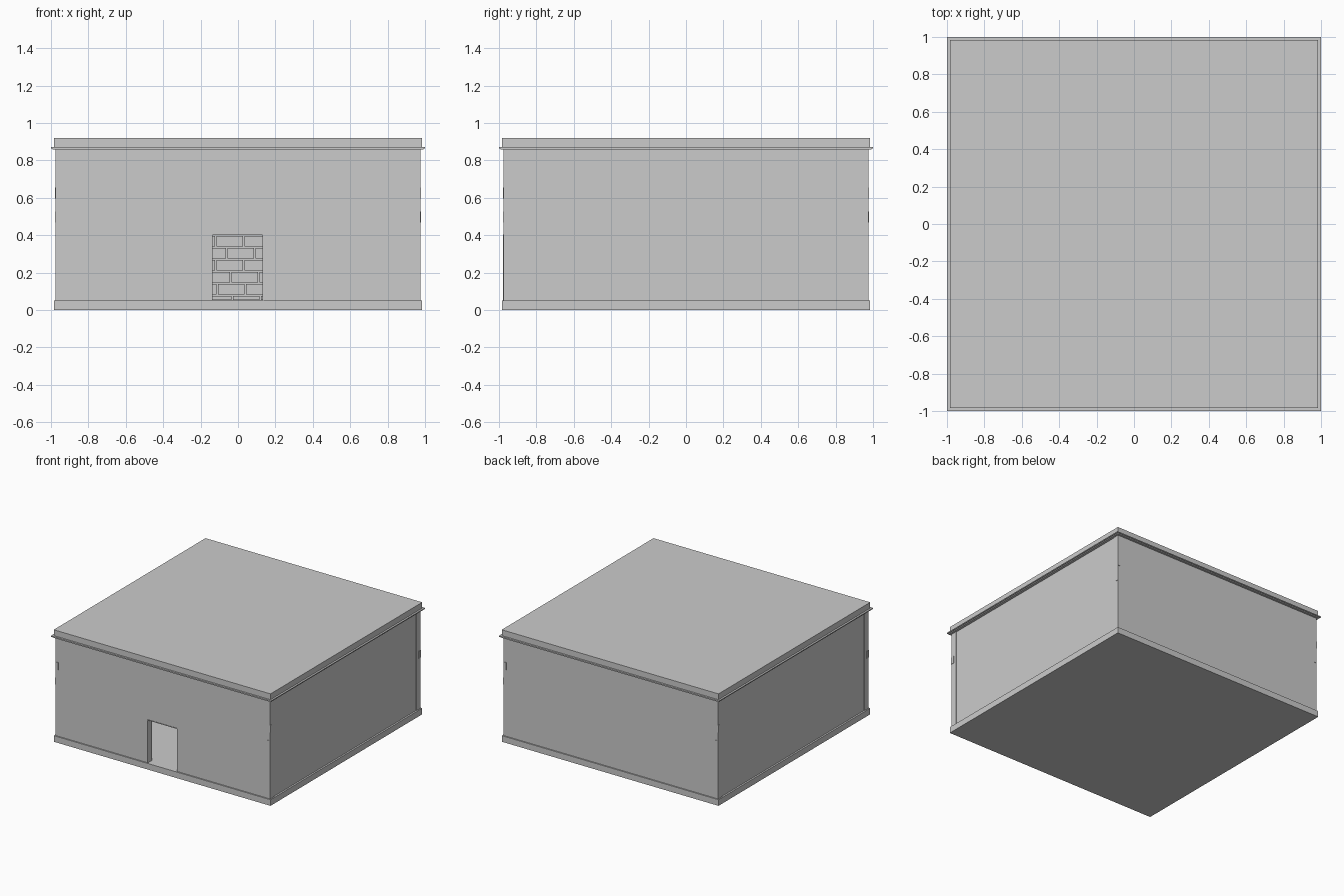
import bpy, bmesh
from math import pi
from mathutils import Matrix, Vector

if "Cube" in bpy.data.objects:
    bpy.data.objects.remove(bpy.data.objects["Cube"])


def add_box(bm, lo, hi, mat=Matrix()):
    lo, hi = Vector(lo), Vector(hi)
    m = mat @ Matrix.Translation((lo + hi) / 2) @ Matrix.Diagonal((*(hi - lo), 1))
    bmesh.ops.create_cube(bm, size=1, matrix=m)


def finish(name, bm):
    bmesh.ops.recalc_face_normals(bm, faces=bm.faces)
    me = bpy.data.meshes.new(name)
    bm.to_mesh(me)
    bm.free()
    ob = bpy.data.objects.new(name, me)
    bpy.context.collection.objects.link(ob)
    return ob


def boxes(name, items):
    bm = bmesh.new()
    for it in items:
        add_box(bm, *it)
    return finish(name, bm)


def slab(name, r, z0, z1):
    return boxes(name, [((-r, -r, z0), (r, r, z1))])


W, T = 0.975, 0.05            # outer wall face, wall thickness
Z0, Z1 = 0.05, 0.857          # floor and ceiling
DL, DR, DT = -0.14, 0.135, 0.405   # door opening

# Plinth, cornice and roof
slab("plinth", 0.985, 0, Z0)
slab("cornice_lower", 0.992, Z1, 0.864)
slab("cornice_lip", 1.0, 0.864, 0.872)
slab("roof_slab", 0.985, 0.872, 0.92)

# Front wall: a door-shaped outline extruded inward
bm = bmesh.new()
outline = [(-W, Z0), (DL, Z0), (DL, DT), (DR, DT), (DR, Z0), (W, Z0), (W, Z1), (-W, Z1)]
face = bm.faces.new([bm.verts.new((x, -W, z)) for x, z in outline])
ext = bmesh.ops.extrude_face_region(bm, geom=[face])
bmesh.ops.translate(bm, vec=(0, T, 0),
                    verts=[v for v in ext["geom"] if isinstance(v, bmesh.types.BMVert)])
finish("front_wall", bm)

# Back wall, and side walls set back slightly between front and back
boxes("back_wall", [((-W, W - T, Z0), (W, W, Z1))])
for s, n in ((-1, "left_wall"), (1, "right_wall")):
    a, b = sorted((s * (W - T), s * (W - 0.004)))
    boxes(n, [((a, -W + T, Z0), (b, W - T, Z1))])

# Thin door lining
F = 0.004
boxes("door_lining", [
    ((DL, -W - F, Z0), (DL + F, -W + T, DT)),
    ((DR - F, -W - F, Z0), (DR, -W + T, DT)),
    ((DL + F, -W - F, DT - F), (DR - F, -W + T, DT))])

# Inner brick facing on all four walls, in staggered courses
GAP, LEN, PITCH = 0.004, 0.15, 0.064
OFFSETS = [-0.03, -0.11, -0.04, -0.12, -0.06, -0.12]
INNER = W - T


def brick_facing(name, angle, door=False):
    bm = bmesh.new()
    rot = Matrix.Rotation(angle, 4, 'Z')
    lim = INNER - 0.012
    for row in range(14):
        lo = max(Z0, 0.08 + (row - 1) * PITCH)
        hi = min(Z1, 0.08 + row * PITCH)
        if hi - lo < 0.01:
            continue
        start = OFFSETS[row % 6] - 7 * LEN
        for i in range(15):
            a = max(-lim, start + i * LEN)
            b = min(lim, start + (i + 1) * LEN)
            spans = [(a, b)]
            if door and lo < DT - 0.01:      # leave the doorway clear
                spans = [(a, min(b, -DR)), (max(a, -DL), b)]
            for p, q in spans:
                if q - p > 0.02:
                    add_box(bm, (p + GAP, INNER - 0.012, lo + GAP),
                            (q - GAP, INNER + 0.002, hi - GAP), rot)
    finish(name, bm)


brick_facing("back_bricks", 0)
brick_facing("left_bricks", pi / 2)
brick_facing("front_bricks", pi, True)
brick_facing("right_bricks", -pi / 2)

# Brick ends peeking out at the corners
bm = bmesh.new()
for k in range(4):
    rot = Matrix.Rotation(k * pi / 2, 4, 'Z')
    add_box(bm, (W - 0.025, W - 0.01, 0.596), (W + 0.001, W + 0.003, 0.656), rot)
    add_box(bm, (W - 0.01, W - 0.025, 0.468), (W + 0.003, W + 0.001, 0.528), rot)
finish("corner_brick_ends", bm)
